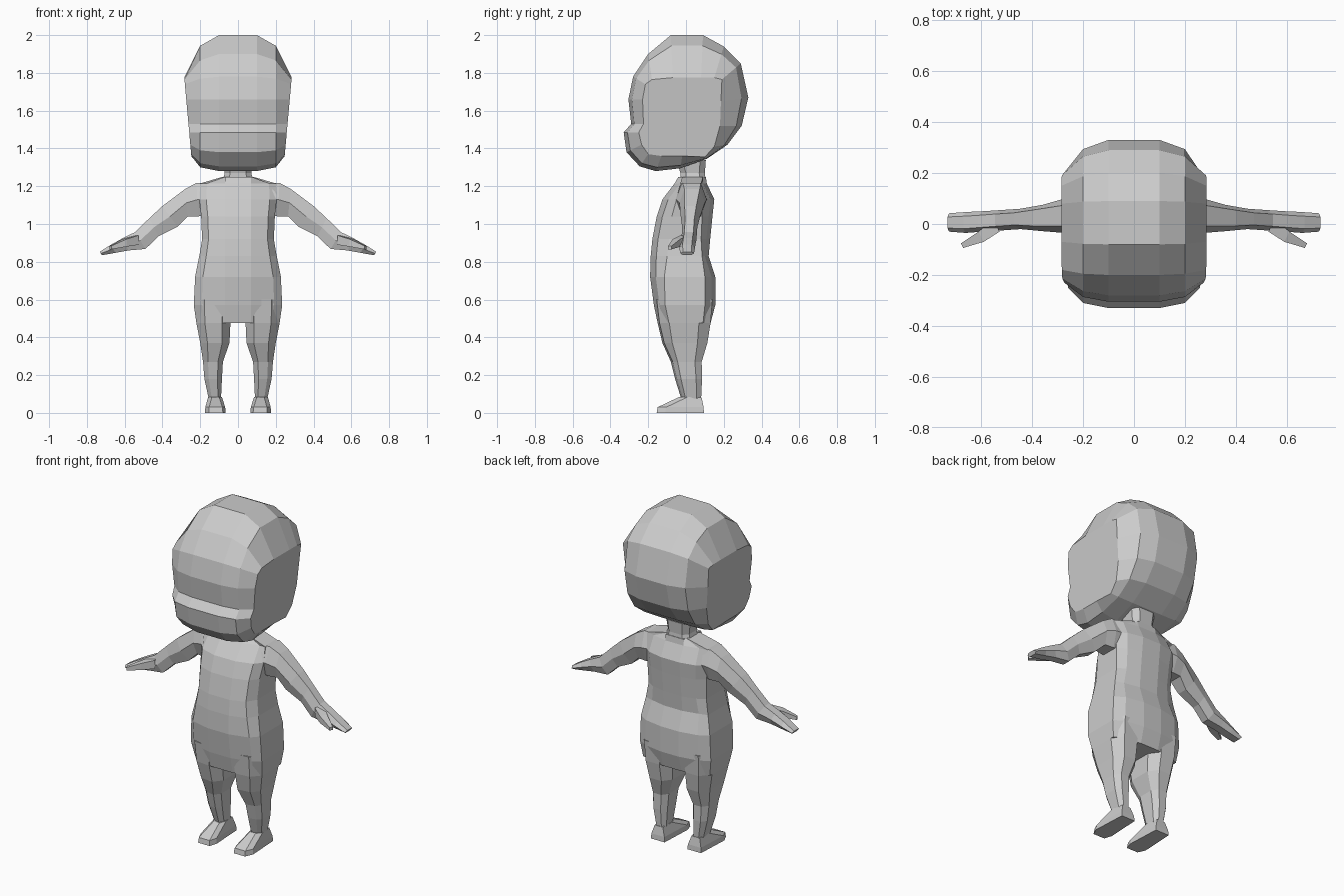
import bpy, bmesh

cube = bpy.data.objects.get("Cube")
if cube:
    bpy.data.objects.remove(cube)

grey = bpy.data.materials.new("plain grey")
grey.use_nodes = True
COLOUR = (0.6, 0.6, 0.6, 1)
grey.diffuse_color = COLOUR
grey.node_tree.nodes["Principled BSDF"].inputs["Base Color"].default_value = COLOUR


def loft(name, rings, flip=False):
    """Skin closed rings of equal length and cap both ends."""
    bm = bmesh.new()
    loops = [[bm.verts.new((-x if flip else x, y, z)) for x, y, z in r] for r in rings]
    n = len(loops[0])
    for a, b in zip(loops, loops[1:]):
        for i in range(n):
            j = (i + 1) % n
            bm.faces.new((a[i], a[j], b[j], b[i]))
    bm.faces.new(loops[0])
    bm.faces.new(loops[-1])
    bmesh.ops.recalc_face_normals(bm, faces=bm.faces)
    mesh = bpy.data.meshes.new(name)
    bm.to_mesh(mesh)
    bm.free()
    mesh.materials.append(grey)
    obj = bpy.data.objects.new(name, mesh)
    bpy.context.collection.objects.link(obj)
    return obj


def both_sides(name, rings):
    loft("left_" + name, rings)
    loft("right_" + name, rings, flip=True)


# Head: middle profile and flat side panel outline, as (y, z) pairs
middle = [(-.08, 2), (.09, 2), (.2, 1.94), (.29, 1.85), (.33, 1.67), (.295, 1.52),
          (.22, 1.42), (.11, 1.345), (-.03, 1.295), (-.16, 1.28), (-.245, 1.305),
          (-.315, 1.38), (-.33, 1.485), (-.29, 1.53), (-.305, 1.66), (-.28, 1.78), (-.2, 1.9)]
panel = [(-.07, 1.775), (.08, 1.775), (.15, 1.775), (.19, 1.765), (.185, 1.65), (.18, 1.52),
         (.15, 1.41), (.1, 1.355), (-.02, 1.36), (-.13, 1.36), (-.2, 1.37),
         (-.235, 1.42), (-.25, 1.485), (-.225, 1.53), (-.23, 1.66), (-.215, 1.74), (-.18, 1.765)]


def head_ring(side, t, x=None):
    ring = []
    for (ay, az), (by, bz) in zip(middle, panel):
        px = .247 + (bz - 1.36) * .09 if x is None else x
        ring.append((side * px, ay + (by - ay) * t, az + (bz - az) * t))
    return ring


loft("head", [head_ring(-1, 1), head_ring(-1, .25, .2), head_ring(-1, 0, .1),
              head_ring(1, 0, .1), head_ring(1, .25, .2), head_ring(1, 1)])

# Neck
neck = [(.085, -.03, .105, 1.22), (.07, -.03, .1, 1.27), (.08, -.05, .105, 1.34)]
loft("neck", [[(s * x, y, z) for s, y in
               ((-.6, f), (.6, f), (1, f + .03), (1, b - .03), (.6, b), (-.6, b),
                (-1, b - .03), (-1, f + .03))] for x, f, b, z in neck])

# Torso: height, half width, front, back, side panel front and back
torso = [(1.25, .08, -.04, .105, -.02, .09), (1.215, .2, -.06, .11, -.03, .08),
         (1.13, .205, -.125, .15, -.05, .09), (1.04, .195, -.155, .14, -.075, .085),
         (.92, .19, -.178, .128, -.09, .08), (.83, .205, -.187, .12, -.1, .085),
         (.72, .227, -.19, .155, -.115, .1), (.57, .234, -.17, .155, -.11, .1),
         (.475, .22, -.15, .13, -.09, .09)]


def torso_ring(z, w, f, b, sf, sb):
    half = [(.07, f), (w * .82, f + .03), (w, sf), (w, sb), (w * .75, b - .02), (.06, b)]
    return [(x, y, z) for x, y in half] + [(-x, y, z) for x, y in reversed(half)]


loft("torso", [torso_ring(*row) for row in torso])

# Legs: height, inner x, outer x, front, back
legs = [(.6, .03, .228, -.165, .14), (.475, .04, .22, -.15, .13), (.37, .045, .2, -.125, .113),
        (.27, .08, .185, -.08, .083), (.18, .085, .178, -.058, .085), (.075, .09, .155, -.025, .08)]


def leg_ring(z, i, o, f, b):
    m = (i + o) / 2
    d = (b - f) * .22
    return [(m - (m - i) * .5, f, z), (o - (o - i) * .25, f + .01, z), (o, f + d, z),
            (o, b - d, z), (o - (o - i) * .25, b, z), (m - (m - i) * .5, b, z),
            (i, b - d, z), (i, f + d, z)]


both_sides("leg", [leg_ring(*row) for row in legs])

# Feet: wedge from the ankle down to a flat sole
def foot_ring(i, o, f, b, front_z, back_z):
    return [(i + .015, f, front_z), (o - .02, f, front_z), (o, f + .045, front_z),
            (o - .01, b, back_z), (i + .01, b, back_z), (i, f + .045, front_z)]


both_sides("foot", [foot_ring(.085, .158, -.035, .083, .085, .08),
                    foot_ring(.068, .173, -.15, .093, .03, .03),
                    foot_ring(.065, .175, -.155, .095, 0, 0)])

# Arms and hands: top x z, bottom x z, front, back
arms = [(.17, 1.215, .17, 1.05, -.06, .11), (.22, 1.218, .21, 1.04, -.05, .11),
        (.28, 1.185, .265, 1.04, -.035, .1), (.4, 1.095, .32, .985, -.028, .075),
        (.47, 1.03, .42, .935, -.02, .06), (.545, .957, .49, .868, -.025, .055),
        (.61, .925, .58, .86, -.03, .05), (.67, .892, .65, .847, -.035, .047),
        (.732, .853, .72, .835, -.03, .042)]


def arm_ring(tx, tz, bx, bz, f, b):
    mx, mz, d = (tx + bx) / 2, (tz + bz) / 2, (b - f) * .2
    return [(tx, f + d, tz), (tx, b - d, tz), (mx, b, mz),
            (bx, b - d, bz), (bx, f + d, bz), (mx, f, mz)]


both_sides("arm", [arm_ring(*row) for row in arms])

# Thumbs: centre x, y, z and half thickness
thumbs = [(.54, -.005, .915, .025), (.6, -.05, .9, .02), (.675, -.085, .875, .009)]
both_sides("thumb", [[(x + a * h * .5, y + a * h, z + c * h) for a, c in
                      ((-1, -1), (1, -1), (1, 1), (-1, 1))] for x, y, z, h in thumbs])
